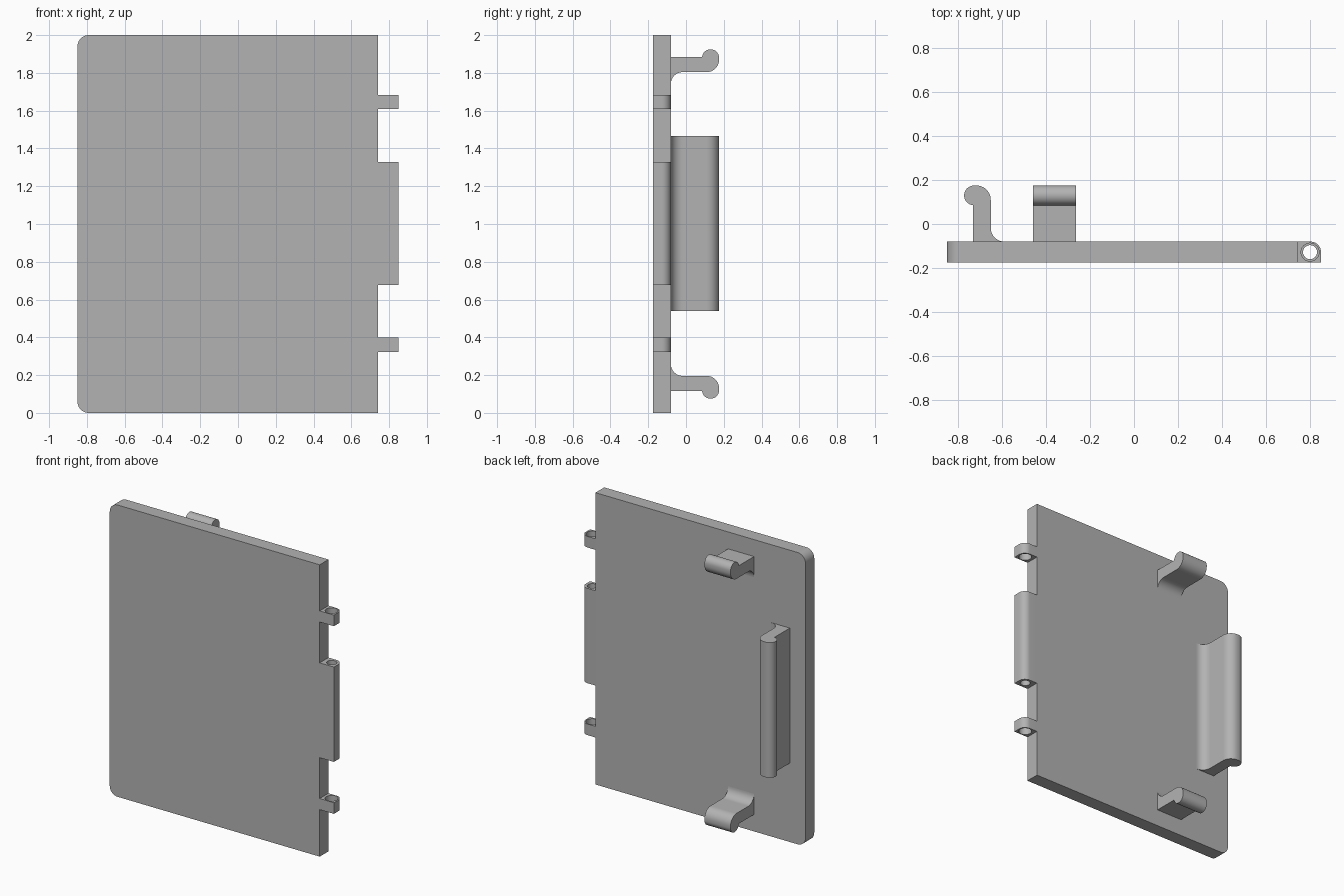
import bpy, bmesh
from math import sin, cos, radians, pi
from mathutils import Vector

cube = bpy.data.objects.get("Cube")
if cube:
    bpy.data.objects.remove(cube, do_unlink=True)

grey = bpy.data.materials.new("light grey")
grey.use_nodes = True
colour = (0.45, 0.45, 0.45, 1)
grey.diffuse_color = colour
grey.node_tree.nodes["Principled BSDF"].inputs["Base Color"].default_value = colour

FRONT, BACK = -0.175, -0.08


def arc(cx, cy, r, start, end, steps=10):
    """Points on an arc, angles in degrees."""
    angles = [radians(start + (end - start) * i / steps) for i in range(steps + 1)]
    return [(cx + r * cos(a), cy + r * sin(a)) for a in angles]


def extrude(name, profile, place, low, high):
    """Prism of a 2D profile; place(u, v, w) maps it into the model."""
    bm = bmesh.new()
    face = bm.faces.new([bm.verts.new(place(u, v, low)) for u, v in profile])
    shift = Vector(place(0, 0, high)) - Vector(place(0, 0, low))
    result = bmesh.ops.extrude_face_region(bm, geom=[face], use_keep_orig=True)
    moved = [g for g in result["geom"] if isinstance(g, bmesh.types.BMVert)]
    bmesh.ops.translate(bm, verts=moved, vec=shift)
    bmesh.ops.recalc_face_normals(bm, faces=bm.faces)
    mesh = bpy.data.meshes.new(name)
    bm.to_mesh(mesh)
    bm.free()
    mesh.materials.append(grey)
    obj = bpy.data.objects.new(name, mesh)
    bpy.context.collection.objects.link(obj)
    return obj


def smooth(obj):
    bpy.ops.object.select_all(action="DESELECT")
    obj.select_set(True)
    bpy.context.view_layer.objects.active = obj
    bpy.ops.object.shade_smooth_by_angle(angle=radians(35))


# Door panel, rounded on its free side
R = 0.06
panel = [(0.742, 0), (0.742, 2)]
panel += arc(-0.85 + R, 2 - R, R, 90, 180) + arc(-0.85 + R, R, R, 180, 270)
smooth(extrude("door_panel", panel, lambda u, v, w: (u, w, v), FRONT, BACK))

# Hinge knuckles with a pin hole, square in front and rounded behind
PIN = (0.80, -0.128)
knuckle = [(0.742, BACK), (0.742, FRONT), (0.85, FRONT)]
knuckle += arc(0.802, BACK - 0.048, 0.048, 0, 90)
upright = lambda u, v, w: (u, v, w)
for name, low, high, bore in (("lower", 0.322, 0.398, 0.041),
                              ("middle", 0.678, 1.328, 0.032),
                              ("upper", 1.608, 1.684, 0.041)):
    hinge = extrude(name + "_hinge_knuckle", knuckle, upright, low, high)
    cutter = extrude(name + "_bore_cutter", arc(*PIN, bore, 0, 345, 23), upright,
                     low - 0.1, high + 0.1)
    cutter.hide_render = True
    cut = hinge.modifiers.new("bore", "BOOLEAN")
    cut.operation, cut.object, cut.solver = "DIFFERENCE", cutter, "EXACT"
    bpy.context.view_layer.objects.active = hinge
    bpy.ops.object.modifier_apply(modifier=cut.name)
    bpy.data.objects.remove(cutter, do_unlink=True)
    smooth(hinge)

# Snap clips: a stem with a fillet at the root and a bead at the tip
STEM, TIP, BEAD, ROOT = 0.08, 0.175, 0.045, 0.062
clip = [(0, BACK), (0, TIP - 2 * BEAD)]
clip += arc(0.004, TIP - BEAD, BEAD, 264, 90, 16)
clip += arc(STEM - 0.065, TIP - 0.065, 0.065, 90, 0)
clip += arc(STEM + ROOT, BACK + ROOT, ROOT, 180, 270)

smooth(extrude("side_clip", clip, lambda u, v, w: (-0.731 + u, v, w), 0.54, 1.466))
smooth(extrude("top_clip", clip, lambda u, v, w: (w, v, 1.884 - u), -0.46, -0.263))
smooth(extrude("bottom_clip", clip, lambda u, v, w: (w, v, 0.116 + u), -0.46, -0.263))
